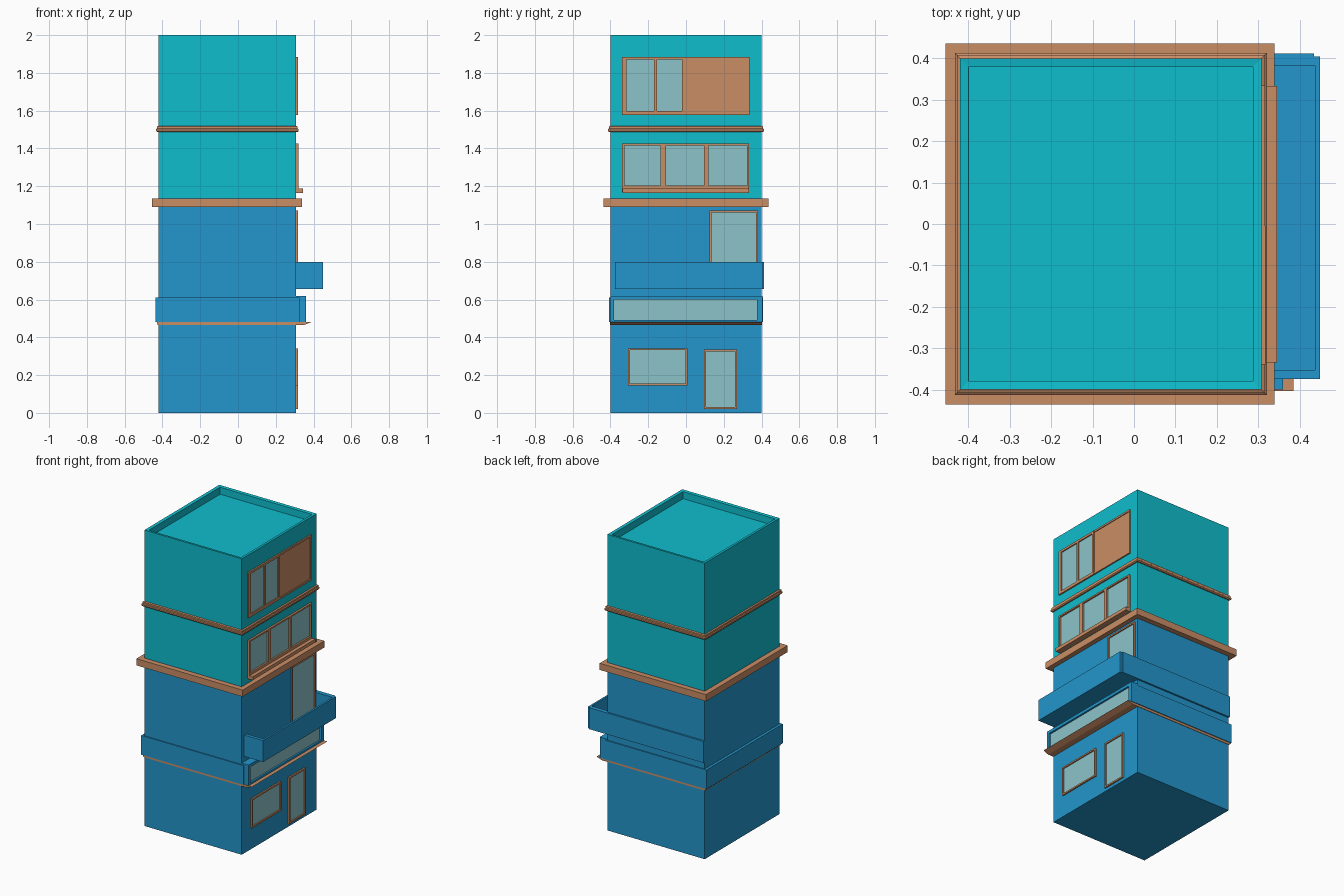
import bpy

if "Cube" in bpy.data.objects:
    bpy.data.objects.remove(bpy.data.objects["Cube"])


def material(name, r, g, b):
    m = bpy.data.materials.new(name)
    lin = [((c / 255 + 0.055) / 1.055) ** 2.4 for c in (r, g, b)]
    m.diffuse_color = (*lin, 1)
    m.use_nodes = True
    m.node_tree.nodes["Principled BSDF"].inputs["Base Color"].default_value = m.diffuse_color
    return m


TEAL = material("teal wall", 15, 189, 205)
BLUE = material("blue wall", 35, 150, 204)
TAN = material("tan trim", 201, 141, 101)
GLASS = material("pale glass", 140, 196, 201)

BODY = (-0.42, 0.308, -0.40, 0.40)
WALL = BODY[1]


def make(name, verts, faces, mat):
    me = bpy.data.meshes.new(name)
    me.from_pydata(verts, [], faces)
    me.materials.append(mat)
    ob = bpy.data.objects.new(name, me)
    bpy.context.collection.objects.link(ob)
    return ob


def grow(dx0, dx1=None, dy0=None, dy1=None):
    """Body footprint pushed outwards on each side."""
    dx1 = dx0 if dx1 is None else dx1
    dy0 = dx0 if dy0 is None else dy0
    dy1 = dy0 if dy1 is None else dy1
    return (BODY[0] - dx0, BODY[1] + dx1, BODY[2] - dy0, BODY[3] + dy1)


def loft(name, mat, sections, bottom=False, top=False):
    """Skin through a stack of rectangles given as (footprint, z)."""
    verts, faces = [], []
    for (x0, x1, y0, y1), z in sections:
        verts += [(x0, y0, z), (x1, y0, z), (x1, y1, z), (x0, y1, z)]
    for s in range(len(sections) - 1):
        for i in range(4):
            a, b = s * 4 + i, s * 4 + (i + 1) % 4
            faces.append((a, b, b + 4, a + 4))
    n = len(verts)
    if bottom:
        faces.append((3, 2, 1, 0))
    if top:
        faces.append((n - 4, n - 3, n - 2, n - 1))
    return make(name, verts, faces, mat)


def boxes(name, mat, items):
    verts, faces = [], []
    for x0, x1, y0, y1, z0, z1 in items:
        o = len(verts)
        verts += [(x, y, z) for z in (z0, z1)
                  for x, y in ((x0, y0), (x1, y0), (x1, y1), (x0, y1))]
        for f in ((3, 2, 1, 0), (4, 5, 6, 7), (0, 1, 5, 4),
                  (1, 2, 6, 5), (2, 3, 7, 6), (3, 0, 4, 7)):
            faces.append(tuple(o + i for i in f))
    return make(name, verts, faces, mat)


def window(name, outer, panes, zr, x0=WALL, x1=0.318, mat=TAN, glass_x=WALL + 0.002):
    """Frame bars around panes, with glass set behind the frame front."""
    y0, y1, z0, z1 = outer
    g0, g1 = zr
    edges = [y0] + [v for p in panes for v in p] + [y1]
    bars = [(x0, x1, edges[i], edges[i + 1], g0, g1) for i in range(0, len(edges), 2)]
    bars += [(x0, x1, y0, y1, z0, g0), (x0, x1, y0, y1, g1, z1)]
    boxes(name + "_frame", mat, bars)
    boxes(name + "_glass", GLASS, [(x0, glass_x, a, b, g0, g1) for a, b in panes])


# Main tower: blue lower floors, teal upper floors with sunken roof
loft("lower_floors", BLUE, [(BODY, 0), (BODY, 1.138)], bottom=True)
loft("upper_floors", TEAL, [(BODY, 1.138), (BODY, 2.0), (grow(-0.02), 1.997),
                            (grow(-0.021), 1.95)], top=True)

# Trim rings
loft("middle_cornice", TAN, [(BODY, 1.09), (grow(0.035, 0.032, 0.036), 1.09),
                             (grow(0.035, 0.032, 0.036), 1.135), (BODY, 1.135)])
loft("upper_moulding", TAN, [(BODY, 1.487), (grow(0.008), 1.487), (grow(0.013), 1.493),
                             (grow(0.013), 1.502), (grow(0.008), 1.506),
                             (grow(0.008), 1.516), (BODY, 1.52)])
loft("lower_ledge", TAN, [(BODY, 0.465), (grow(0.005, 0.04, 0.003), 0.465),
                          (grow(0.01, 0.078, 0.003), 0.48), (BODY, 0.48)])

# Band wrapped round the first floor, with shallow panels
band = grow(0.018, 0.018, 0.008)
loft("wrap_band", BLUE, [(BODY, 0.48), (band, 0.48), (band, 0.61), (BODY, 0.61)])

# Wide strip window in a box on the right side
window("strip_window", (-0.40, 0.406, 0.48, 0.62), [(-0.38, 0.375)], (0.492, 0.60),
       x1=0.36, mat=BLUE, glass_x=0.348)

# Balcony tray with parapet, plus the panel continuing along the back wall
boxes("balcony", BLUE, [
    (WALL, 0.45, -0.375, 0.405, 0.655, 0.672),
    (0.437, 0.45, -0.375, 0.405, 0.672, 0.80),
    (WALL, 0.437, -0.375, -0.353, 0.672, 0.80),
    (WALL, 0.437, 0.383, 0.405, 0.672, 0.80)])
boxes("back_parapet_panel", BLUE, [(-0.42, 0.435, 0.40, 0.412, 0.655, 0.80)])

# Windows and doors on the right side
window("ground_window", (-0.306, 0.008, 0.145, 0.342), [(-0.296, -0.002)], (0.155, 0.332))
window("ground_door", (0.096, 0.27, 0.02, 0.335), [(0.107, 0.26)], (0.03, 0.325))
window("balcony_door", (0.125, 0.38, 0.672, 1.072), [(0.135, 0.37)], (0.682, 1.062))
window("triple_window", (-0.338, 0.333, 1.17, 1.425),
       [(-0.325, -0.135), (-0.107, 0.095), (0.12, 0.322)], (1.205, 1.415), x1=0.321)
boxes("triple_window_sill", TAN, [(WALL, 0.345, -0.335, 0.333, 1.165, 1.188)])
window("top_window", (-0.34, -0.005, 1.578, 1.885),
       [(-0.316, -0.17), (-0.153, -0.02)], (1.597, 1.87))

# Solid shutter panel beside the top window, with a raised border
boxes("top_shutter", TAN, [
    (WALL, 0.312, -0.005, 0.335, 1.578, 1.885),
    (0.312, 0.317, 0.323, 0.335, 1.578, 1.885),
    (0.312, 0.317, -0.005, 0.323, 1.578, 1.59),
    (0.312, 0.317, -0.005, 0.323, 1.873, 1.885)])
